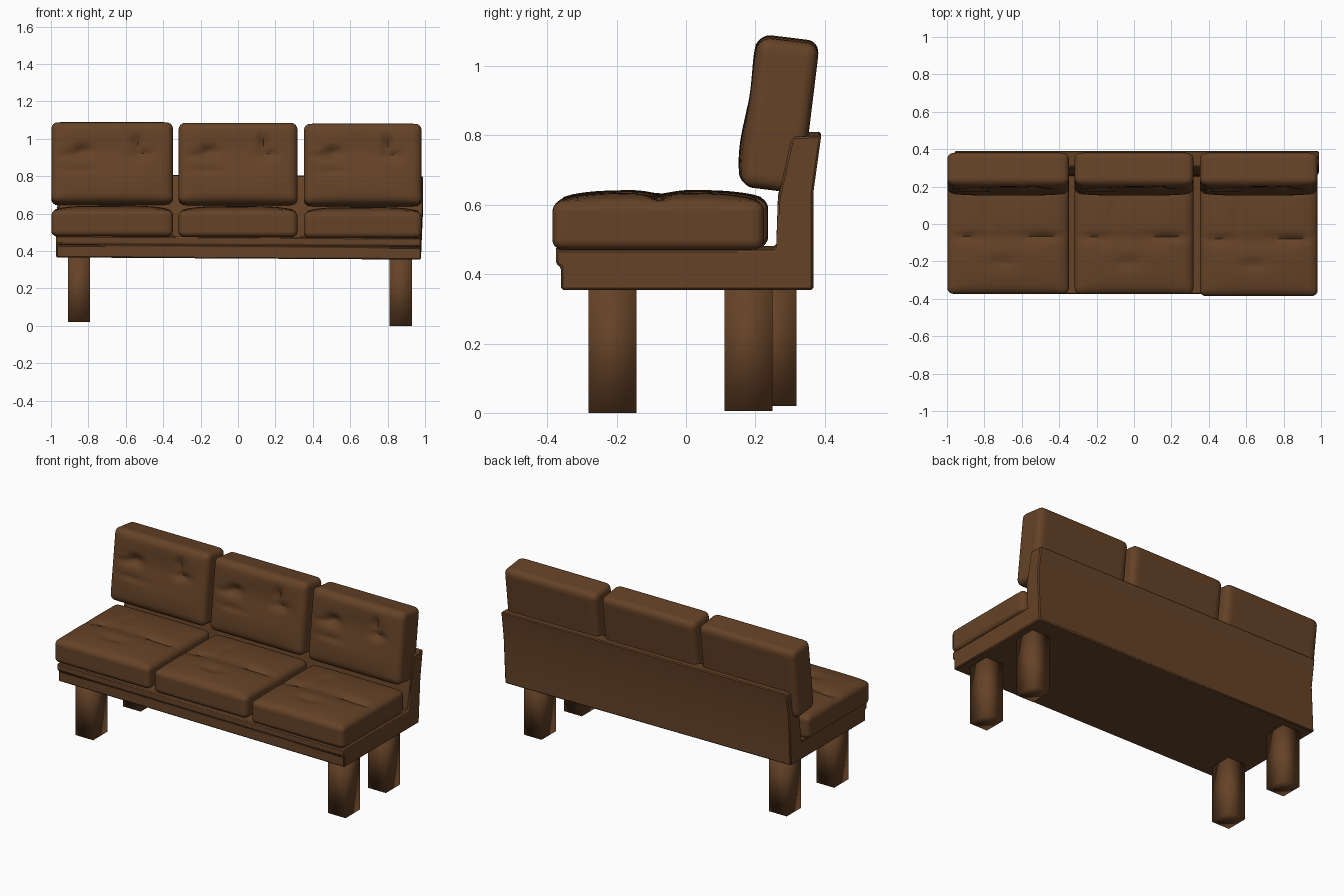
import bpy, bmesh, math
from mathutils import Vector, Matrix

cube = bpy.data.objects.get("Cube")
if cube:
    bpy.data.objects.remove(cube, do_unlink=True)

brown = bpy.data.materials.new("brown_leather")
brown.use_nodes = True
COLOUR = (0.13, 0.055, 0.02, 1)
brown.diffuse_color = COLOUR
bsdf = brown.node_tree.nodes["Principled BSDF"]
bsdf.inputs["Base Color"].default_value = COLOUR
bsdf.inputs["Roughness"].default_value = 0.8


def finish(bm, name, angle=40, bevel=0.0):
    """Turn a bmesh into a shaded object with the shared material."""
    bmesh.ops.recalc_face_normals(bm, faces=bm.faces)
    mesh = bpy.data.meshes.new(name)
    bm.to_mesh(mesh)
    bm.free()
    mesh.materials.append(brown)
    obj = bpy.data.objects.new(name, mesh)
    bpy.context.collection.objects.link(obj)
    bpy.ops.object.select_all(action="DESELECT")
    obj.select_set(True)
    bpy.context.view_layer.objects.active = obj
    bpy.ops.object.shade_smooth_by_angle(angle=math.radians(angle))
    if bevel:
        mod = obj.modifiers.new("soft_edges", "BEVEL")
        mod.width = bevel
        mod.segments = 1
    return obj


def cushion(name, size, radius, crown, dents, matrix):
    """Rounded pad whose puffed, tufted face is local +z.
    Each dent is (u, v, half length, half width, depth), in pad units."""
    bm = bmesh.new()
    bmesh.ops.create_cube(bm, size=1)
    bmesh.ops.subdivide_edges(bm, edges=bm.edges[:], cuts=27, use_grid_fill=True)
    half = Vector(size) / 2
    for v in bm.verts:
        p = Vector([v.co[i] * size[i] for i in range(3)])
        core = Vector([max(-half[i] + radius, min(half[i] - radius, p[i])) for i in range(3)])
        p = core + (p - core).normalized() * radius
        # puff and tuft the face side only
        face = max(0.0, p.z / half.z)
        a, b = p.x / half.x, p.y / half.y
        edge = max(0.0, (1 - a ** 4) * (1 - b ** 4))
        lift = crown * edge
        for du, dv, lu, lv, depth in dents:
            lift -= depth * edge * math.exp(-((a - du) / lu) ** 2 - ((b - dv) / lv) ** 2)
        p.z += lift * face ** 4
        v.co = matrix @ p
    return finish(bm, name, 50)


# Frame: base with front lip and leaning backrest, one extruded side profile
profile = [(-0.36, 0.36), (-0.36, 0.425), (-0.375, 0.435), (-0.375, 0.475),
           (0.26, 0.475), (0.265, 0.62), (0.303, 0.79), (0.31, 0.802),
           (0.39, 0.805), (0.385, 0.77), (0.367, 0.64), (0.367, 0.36)]
bm = bmesh.new()
side = bm.faces.new([bm.verts.new((-0.972, y, z)) for y, z in profile])
new = bmesh.ops.extrude_face_region(bm, geom=[side])["geom"]
bmesh.ops.translate(bm, vec=(1.95, 0, 0), verts=[g for g in new if isinstance(g, bmesh.types.BMVert)])
for v in bm.verts:
    if v.co.z > 0.6:
        v.co.x += 0.012
    v.co.z -= 0.006 * v.co.x
finish(bm, "frame", 40, 0.006)

# Legs, slightly uneven
for name, x, y, foot in (("front_right_leg", -0.85, -0.212, 0.02),
                         ("back_right_leg", -0.85, 0.25, 0.02),
                         ("front_left_leg", 0.87, -0.212, 0.0),
                         ("back_left_leg", 0.87, 0.18, 0.005)):
    bm = bmesh.new()
    height = 0.38 - foot
    bmesh.ops.create_cube(bm, size=1, matrix=Matrix.Translation((x, y, foot + height / 2))
                          @ Matrix.Diagonal((0.12, 0.138, height, 1)))
    finish(bm, name, 95)

# Cushions: creased seats and tufted backs
seat_dents = [(-0.8, -0.02, 0.35, 0.05, 0.025), (0.65, 0.0, 0.35, 0.05, 0.025),
              (-0.1, -0.45, 0.22, 0.09, 0.015), (-0.35, 0.4, 0.07, 0.3, 0.012),
              (0, -0.02, 1.0, 0.15, 0.01)]
back_dents = [(-0.5, 0.28, 0.13, 0.12, 0.035), (-0.7, 0.18, 0.2, 0.06, 0.02),
              (0.42, 0.5, 0.07, 0.2, 0.03), (0.5, 0.2, 0.15, 0.1, 0.025),
              (0.0, 0.3, 0.9, 0.5, 0.02), (-0.55, -0.2, 0.3, 0.06, 0.012)]
for name, x, width, y, z in (("right", -0.673, 0.65, -0.068, 0.548),
                             ("middle", 0.0, 0.635, -0.07, 0.545),
                             ("left", 0.667, 0.63, -0.08, 0.54)):
    cushion(name + "_seat_cushion", (width, 0.61, 0.14), 0.03, 0.025, seat_dents,
            Matrix.Translation((x, y, z)))
    cushion(name + "_back_cushion", (width, 0.435, 0.175), 0.035, 0.02, back_dents,
            Matrix.Translation((x, 0.272, z + 0.318)) @ Matrix.Rotation(math.radians(83), 4, "X"))
